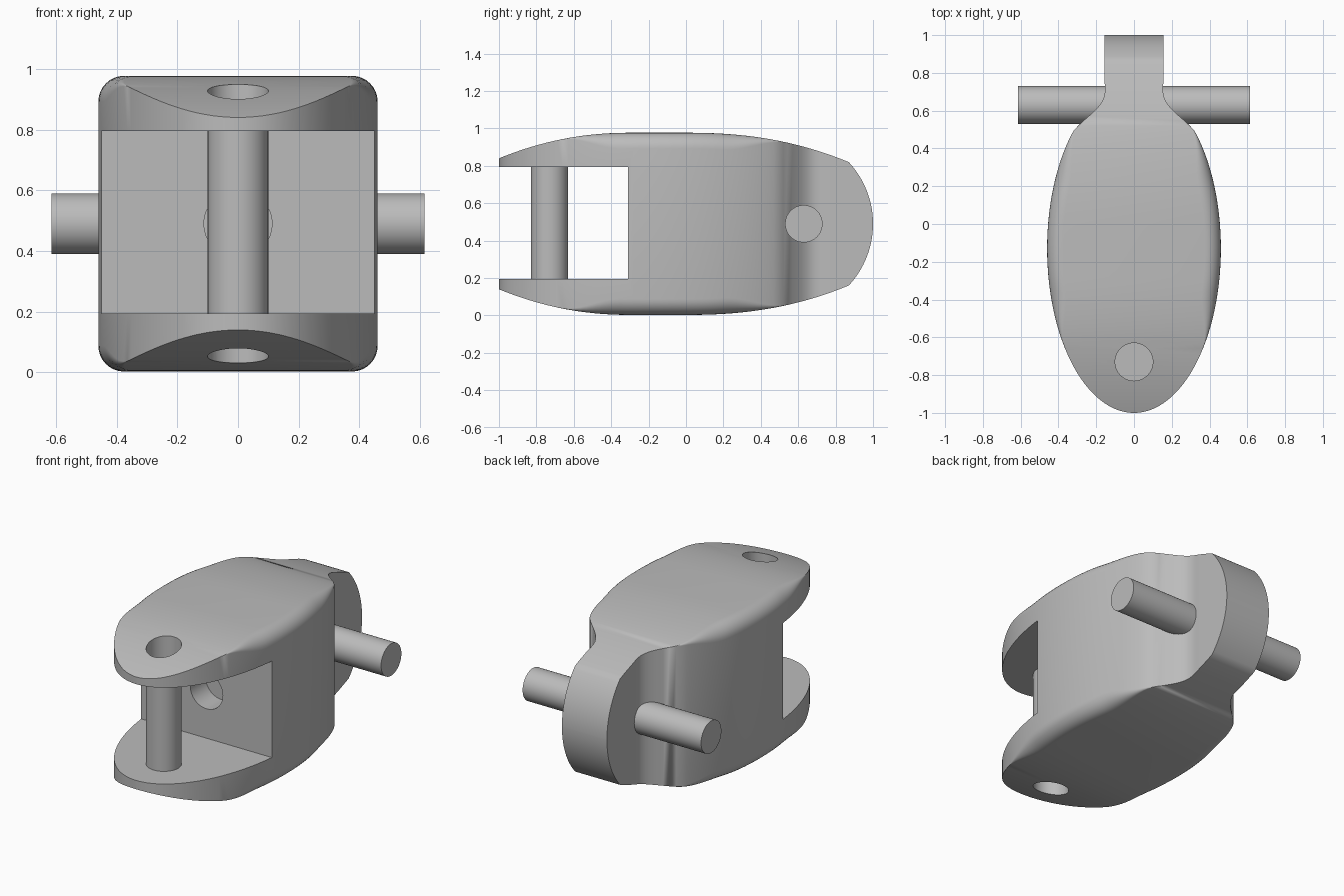
import bpy, bmesh
from math import sqrt, sin, cos, pi, radians

cube = bpy.data.objects.get("Cube")
if cube:
    bpy.data.objects.remove(cube, do_unlink=True)

grey = bpy.data.materials.new("plain grey")
grey.use_nodes = True
colour = (0.5, 0.5, 0.5, 1)
grey.diffuse_color = colour
grey.node_tree.nodes["Principled BSDF"].inputs["Base Color"].default_value = colour

MID = 0.49          # mid height
PIN_R = 0.1
SLOT = (0.195, 0.795)
SLOT_Y = -0.31
FRONT_PIN_Y, CROSS_PIN_Y = -0.73, 0.63


def smooth(a, b, t):
    t = min(1, max(0, (t - a) / (b - a)))
    return t * t * (3 - 2 * t)


# Half width: an ellipse blending into a straight tail
def half_width(y):
    ellipse = 0.46 * sqrt(max(0, 1 - ((y + 0.13) / 0.87) ** 2))
    t = smooth(0.48, 0.74, y)
    return max(0.002, ellipse * (1 - t) + 0.155 * t)


# Half height: flat middle, falling ends and a round tail
def half_height(y):
    if y > 0.87:
        return max(0.003, sqrt(max(0, 0.484 ** 2 - (y - 0.516) ** 2)))
    if y < -0.3:
        return 0.487 - 0.29 * (-0.3 - y) ** 2.1
    return 0.487 - 0.216 * max(0, y) ** 2.29


# Edge rounding, fading out at both ends
def rounding(y):
    return 0.085 * smooth(-0.68, -0.35, y) * (1 - smooth(0.2, 0.56, y))


def section(y, steps=8):
    w, h, r = half_width(y), half_height(y), rounding(y)
    points = []
    for quarter, (sx, sz) in enumerate([(1, 1), (-1, 1), (-1, -1), (1, -1)]):
        for i in range(steps + 1):
            a = (quarter + i / steps) * pi / 2
            points.append((sx * (w - r) + r * cos(a), y,
                           MID + sz * (h - r) + r * sin(a)))
    return points


def add_object(name, bm):
    mesh = bpy.data.meshes.new(name)
    bm.to_mesh(mesh)
    bm.free()
    mesh.materials.append(grey)
    ob = bpy.data.objects.new(name, mesh)
    bpy.context.collection.objects.link(ob)
    return ob


def cylinder(name, centre, radius, depth, rotation=(0, 0, 0)):
    bpy.ops.mesh.primitive_cylinder_add(vertices=64, radius=radius, depth=depth,
                                        location=centre, rotation=rotation)
    ob = bpy.context.object
    ob.name = name
    ob.data.materials.append(grey)
    return ob


def activate(ob):
    bpy.ops.object.select_all(action='DESELECT')
    ob.select_set(True)
    bpy.context.view_layer.objects.active = ob


def cut(ob, cutter):
    cutter.hide_render = True
    mod = ob.modifiers.new("cut", 'BOOLEAN')
    mod.operation = 'DIFFERENCE'
    mod.solver = 'EXACT'
    mod.object = cutter
    activate(ob)
    bpy.ops.object.modifier_apply(modifier=mod.name)
    bpy.data.objects.remove(cutter, do_unlink=True)


# Body lofted from rounded rectangular sections, denser at the ends
stations = [-0.13 - 0.87 * cos(i / 36 * pi / 2) for i in range(36)]
stations += [-0.13 + i / 40 for i in range(40)]
stations += [0.516 + 0.484 * cos(radians(43 * (1 - i / 16))) for i in range(17)]
bm = bmesh.new()
rings = [[bm.verts.new(p) for p in section(y)] for y in stations]
for a, b in zip(rings, rings[1:]):
    for i in range(len(a)):
        j = (i + 1) % len(a)
        bm.faces.new((a[i], a[j], b[j], b[i]))
bm.faces.new(rings[0])
bm.faces.new(rings[-1])
bmesh.ops.remove_doubles(bm, verts=bm.verts, dist=0.0004)
bmesh.ops.recalc_face_normals(bm, faces=bm.faces)
body = add_object("body", bm)

# Open slot between the two front arms
bpy.ops.mesh.primitive_cube_add(size=1, location=(0, SLOT_Y - 0.5, sum(SLOT) / 2))
slot = bpy.context.object
slot.scale = (2, 1, SLOT[1] - SLOT[0])
bpy.context.view_layer.update()
cut(body, slot)

# Pin hole through both arms, and a blind hole in the slot wall
cut(body, cylinder("arm_hole", (0, FRONT_PIN_Y, MID), PIN_R, 2))
cut(body, cylinder("wall_hole", (0, SLOT_Y, MID), 0.112, 0.3, (pi / 2, 0, 0)))

# Pins
front_pin = cylinder("front_pin", (0, FRONT_PIN_Y, sum(SLOT) / 2), PIN_R,
                     SLOT[1] - SLOT[0])
cross_pin = cylinder("cross_pin", (0, CROSS_PIN_Y, MID), PIN_R, 1.23,
                     (0, pi / 2, 0))

for ob in (body, front_pin, cross_pin):
    activate(ob)
    bpy.ops.object.shade_smooth_by_angle(angle=radians(28))
